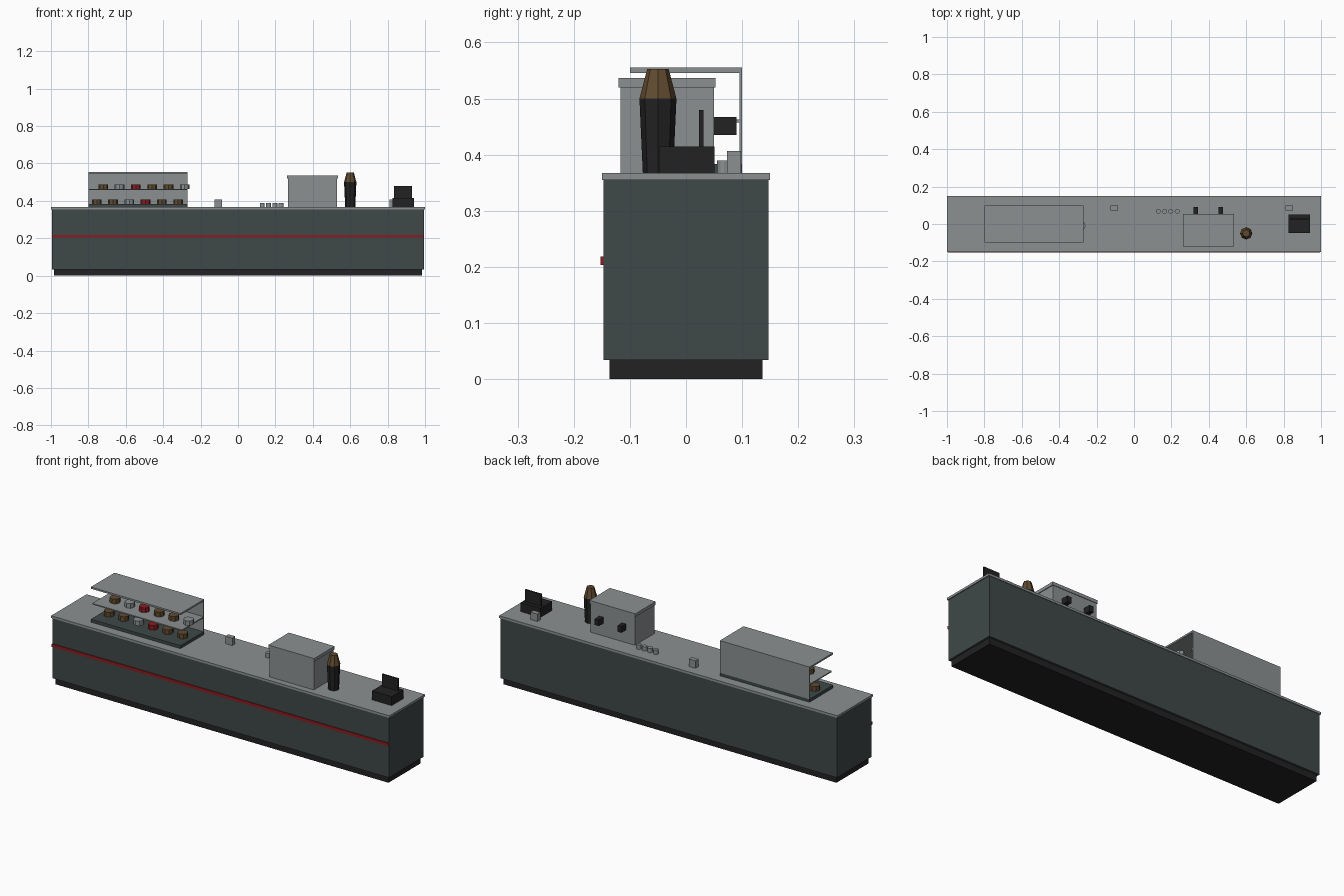
import bpy
import math

if "Cube" in bpy.data.objects:
    bpy.data.objects.remove(bpy.data.objects["Cube"], do_unlink=True)


def material(name, rgb):
    m = bpy.data.materials.new(name)
    m.use_nodes = True
    m.diffuse_color = (*rgb, 1)
    m.node_tree.nodes["Principled BSDF"].inputs["Base Color"].default_value = (*rgb, 1)
    return m


SLATE = material("dark slate", (0.05, 0.065, 0.065))
STEEL = material("brushed steel", (0.26, 0.28, 0.285))
BLACK = material("matte black", (0.016, 0.016, 0.016))
BROWN = material("baked brown", (0.12, 0.07, 0.03))
RED = material("deep red", (0.26, 0.012, 0.015))


def box(name, mat, x, y, z):
    """Box from (min, max) ranges on each axis."""
    ranges = (x, y, z)
    bpy.ops.mesh.primitive_cube_add(size=1, location=[sum(r) / 2 for r in ranges])
    ob = bpy.context.object
    ob.scale = [r[1] - r[0] for r in ranges]
    bpy.ops.object.transform_apply(location=False, rotation=False, scale=True)
    ob.name = name
    ob.data.materials.append(mat)
    return ob


def drum(name, mat, x, y, z, r_low, r_top, sides=8):
    """Straight or tapered prism standing between two heights."""
    bpy.ops.mesh.primitive_cone_add(vertices=sides, radius1=r_low, radius2=r_top,
                                    depth=z[1] - z[0], location=(x, y, sum(z) / 2))
    ob = bpy.context.object
    ob.name = name
    ob.data.materials.append(mat)
    return ob


TOP = 0.367

# Counter
box("plinth", BLACK, (-0.985, 0.985), (-0.136, 0.136), (0, 0.034))
box("counter_body", SLATE, (-0.995, 0.995), (-0.147, 0.147), (0.034, 0.355))
box("countertop", STEEL, (-1, 1), (-0.15, 0.15), (0.355, TOP))
box("front_stripe", RED, (-0.995, 0.995), (-0.152, -0.147), (0.203, 0.219))

# Pastry display
CASE_X = (-0.8, -0.27)
box("display_base", SLATE, CASE_X, (-0.1, 0.1), (TOP, 0.383))
box("display_back", STEEL, CASE_X, (0.095, 0.1), (0.383, 0.546))
box("display_shelf", STEEL, CASE_X, (-0.088, 0.095), (0.457, 0.463))
box("display_top", STEEL, CASE_X, (-0.1, 0.1), (0.546, 0.555))

# Pastries on two levels
rows = (("lower", -0.755, 0.383, (BROWN, BROWN, STEEL, RED, BROWN, BROWN)),
        ("upper", -0.72, 0.463, (BROWN, STEEL, RED, BROWN, BROWN, STEEL)))
for level, start, z, mats in rows:
    for i, mat in enumerate(mats):
        drum(f"{level}_pastry_{i + 1}", mat, start + i * 0.087, -0.01,
             (z, z + 0.025), 0.026, 0.026)

# Holders and cups
for name, x in (("left_holder", 0.83), ("right_holder", -0.105)):
    box(name, STEEL, (x - 0.02, x + 0.02), (0.073, 0.098), (TOP, 0.407))
for i in range(4):
    drum(f"cup_{i + 1}", STEEL, 0.13 + i * 0.0335, 0.068, (TOP, 0.39), 0.013, 0.013, 12)

# Coffee machine
box("machine_body", STEEL, (0.267, 0.53), (-0.117, 0.05), (TOP, 0.52))
box("machine_lid", STEEL, (0.263, 0.534), (-0.12, 0.053), (0.52, 0.537))
for name, x in (("left_brew_head", 0.465), ("right_brew_head", 0.331)):
    box(name, BLACK, (x - 0.012, x + 0.012), (0.05, 0.09), (0.435, 0.467))

# Grinder
drum("grinder_body", BLACK, 0.6, -0.05, (TOP, 0.5), 0.027, 0.033)
drum("grinder_hopper", BROWN, 0.6, -0.05, (0.5, 0.553), 0.033, 0.019)

# Cash register
box("register_base", BLACK, (0.825, 0.942), (-0.048, 0.051), (TOP, 0.415))
box("register_screen", BLACK, (0.835, 0.93), (0.023, 0.031), (0.415, 0.48))
